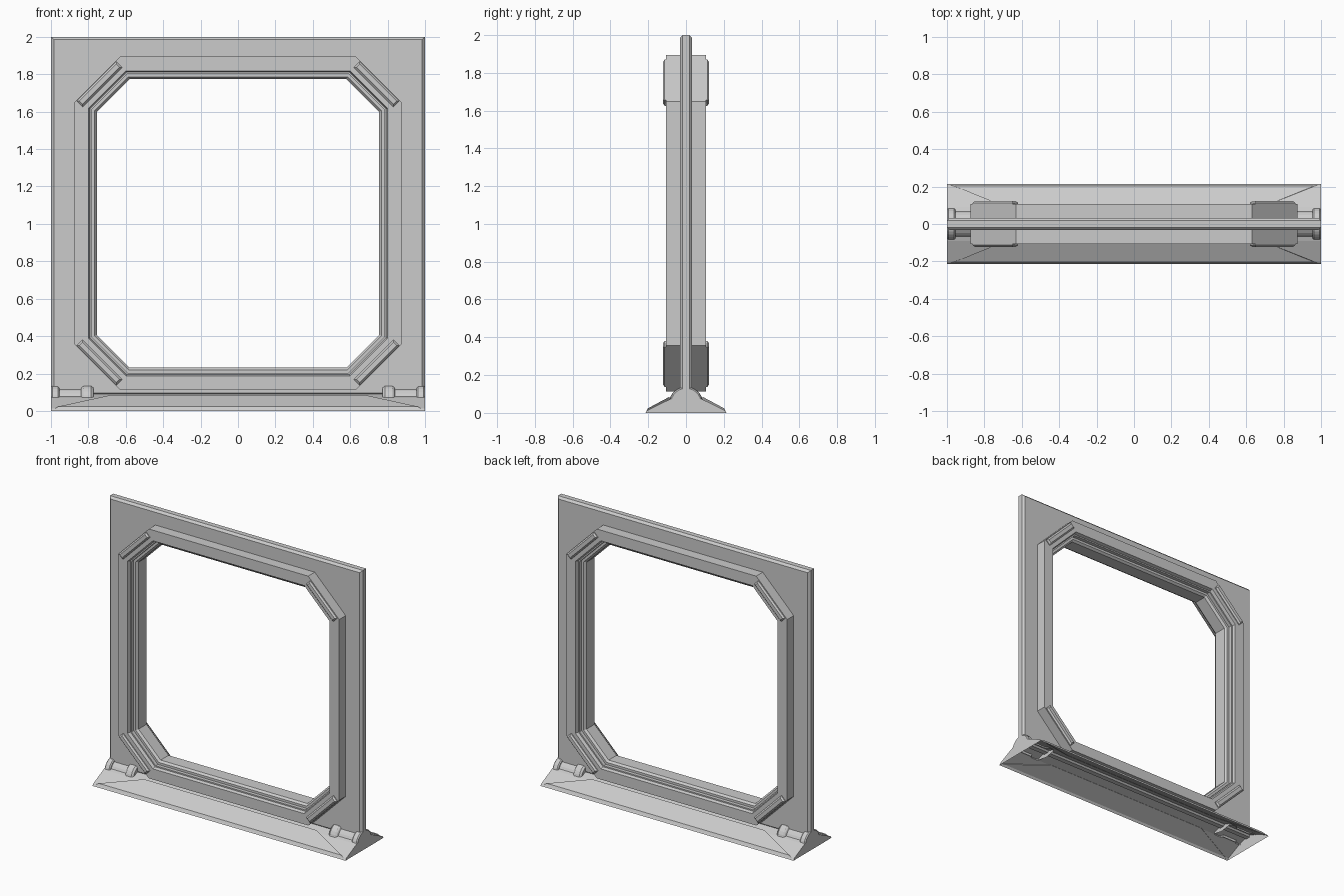
import bpy, bmesh, math
from mathutils import Matrix

if "Cube" in bpy.data.objects:
    bpy.data.objects.remove(bpy.data.objects["Cube"])


def finish(name, bm):
    bmesh.ops.remove_doubles(bm, verts=bm.verts, dist=1e-5)
    bmesh.ops.recalc_face_normals(bm, faces=bm.faces)
    me = bpy.data.meshes.new(name)
    bm.to_mesh(me)
    bm.free()
    ob = bpy.data.objects.new(name, me)
    bpy.context.collection.objects.link(ob)
    return ob


def octagon(hx, hz, c, y, cz):
    """Rectangle loop with corners cut by c (c = 0 gives a plain rectangle)."""
    q = []
    for sx, sz in ((1, 1), (-1, 1), (-1, -1), (1, -1)):
        a, b = (sx * (hx - c), y, cz + sz * hz), (sx * hx, y, cz + sz * (hz - c))
        q += [b, a] if sx == sz else [a, b]
    return q


def skin(bm, loops, closed_rows, closed_loops):
    rows = [[bm.verts.new(p) for p in l] for l in loops]
    n, m = len(rows), len(rows[0])
    for i in range(n if closed_loops else n - 1):
        for j in range(m if closed_rows else m - 1):
            k, r = (j + 1) % m, (i + 1) % n
            bm.faces.new((rows[i][j], rows[i][k], rows[r][k], rows[r][j]))


CZ = 1.003
HX, HZ, CUT = 0.875, 0.891, 0.245


def frame_loop(d, y):
    return octagon(HX - d, HZ - d, CUT - 0.586 * d, y, CZ)


# Thin square panel with chamfered rim and octagonal opening
bm = bmesh.new()
loops = [octagon(h, h - 0.04, 0, y, 1.04) for h, y in
         ((0.985, -0.033), (1, -0.018), (1, 0.018), (0.985, 0.033))]
loops += [frame_loop(0.05, 0.033), frame_loop(0.05, -0.033)]
skin(bm, loops, True, True)
finish("panel", bm)

# Stepped octagonal window frame
half = [(0, 0.107), (0.076, 0.107), (0.083, 0.085), (0.092, 0.085),
        (0.092, 0.06), (0.108, 0.06), (0.12, 0.045)]
prof = half + [(d, -y) for d, y in reversed(half)]
bm = bmesh.new()
skin(bm, [frame_loop(d, y) for d, y in prof], True, True)
finish("window_frame", bm)

# Raised bars on the diagonal corners, front and back
for sx in (-1, 1):
    for sz in (-1, 1):
        for sy in (-1, 1):
            bm = bmesh.new()
            bmesh.ops.create_cube(bm, size=1)
            bmesh.ops.scale(bm, vec=(0.30, 0.05, 0.045), verts=bm.verts)
            top = [e for e in bm.edges if all(v.co.y * sy > 0 for v in e.verts)]
            bmesh.ops.bevel(bm, geom=top, offset=0.01, segments=1, affect='EDGES')
            bm.transform(Matrix.Translation((sx * 0.741, sy * 0.098, CZ + sz * 0.744))
                         @ Matrix.Rotation(sx * sz * math.pi / 4, 4, 'Y'))
            finish("corner_bar", bm)

# Open-bottomed base: sloping skirts with closed ends
skirt = [(-0.215, 0), (-0.205, 0.014), (-0.09, 0.07), (-0.03, 0.09)]
bm = bmesh.new()
for s in (-1, 1):
    skin(bm, [[(x, s * y, z) for y, z in skirt] for x in (-1, 1)], False, False)
finish("base_skirt", bm)
bm = bmesh.new()
outline = skirt + [(-y, z) for y, z in reversed(skirt)]
for x in (-1, 1):
    bm.faces.new([bm.verts.new((x, y, z)) for y, z in outline])
finish("base_ends", bm)

# Raised trapezoid plate on each skirt
bm = bmesh.new()
for s in (-1, 1):
    lo = [(-0.985, -0.21, 0.008), (0.985, -0.21, 0.008), (0.66, -0.085, 0.07), (-0.66, -0.085, 0.07)]
    hi = [(-0.96, -0.202, 0.024), (0.96, -0.202, 0.024), (0.68, -0.088, 0.085), (-0.68, -0.088, 0.085)]
    skin(bm, [[(x, s * y, z) for x, y, z in l] for l in (lo, hi)], True, False)
    bm.faces.new([bm.verts.new((x, s * y, z)) for x, y, z in hi])
finish("ramp_plate", bm)

# Half-round collared hinges at both ends
turn = [(1.0, 0), (1.0, 0.08), (0.993, 0.087), (0.962, 0.087), (0.955, 0.08), (0.955, 0.073),
        (0.84, 0.073), (0.835, 0.083), (0.825, 0.09), (0.785, 0.09), (0.772, 0.08), (0.772, 0)]
for s in (-1, 1):
    bm = bmesh.new()
    skin(bm, [[(s * x, r * math.cos(a), 0.05 + r * math.sin(a)) for x, r in turn]
              for a in (math.radians(10 + 160 * i / 12) for i in range(13))], False, False)
    finish("hinge_roller", bm)
